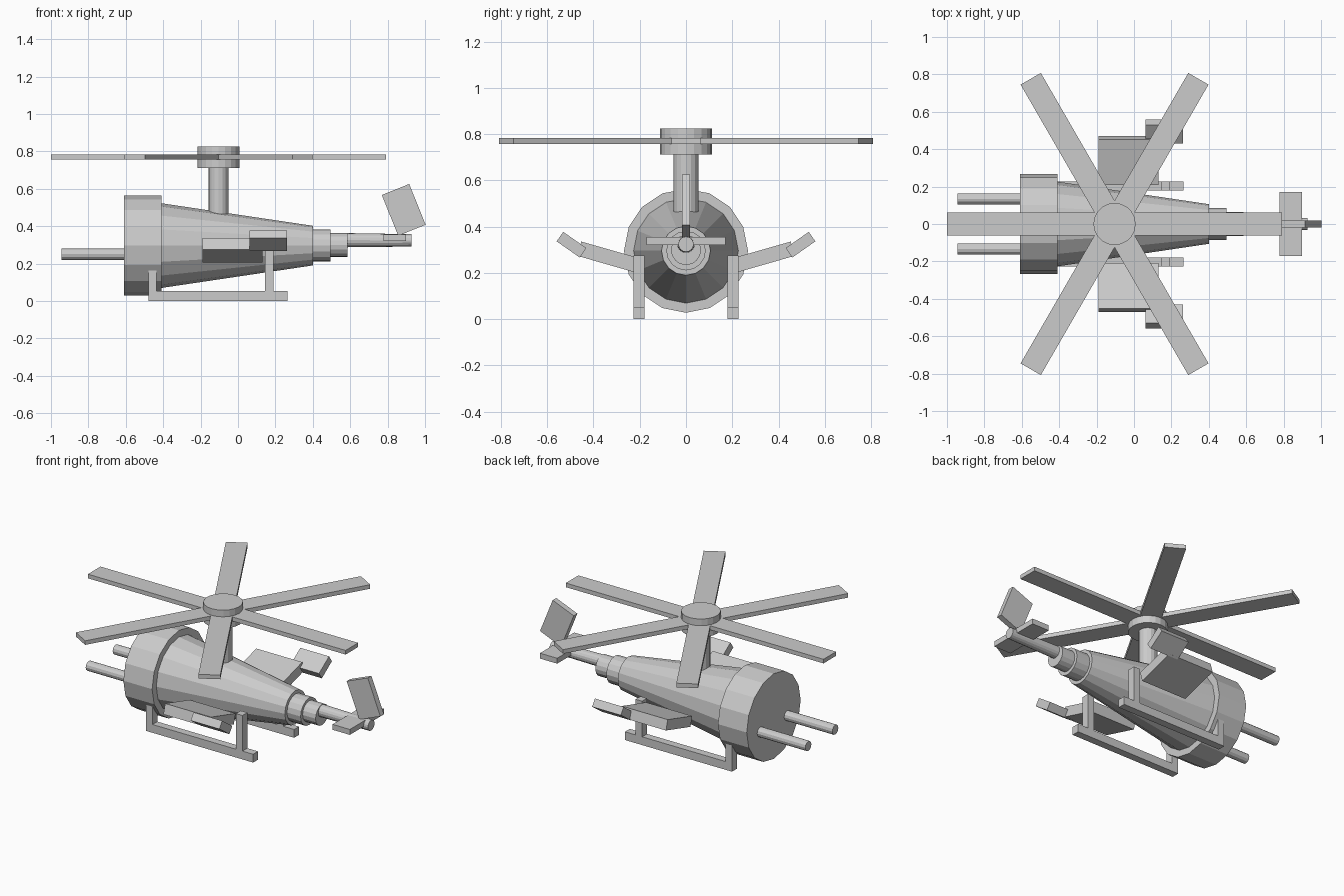
import bpy
from math import radians, pi
from mathutils import Matrix, Vector

if "Cube" in bpy.data.objects:
    bpy.data.objects.remove(bpy.data.objects["Cube"], do_unlink=True)

grey = bpy.data.materials.new("plain grey")
grey.use_nodes = True
COLOUR = (0.6, 0.6, 0.6, 1)
grey.diffuse_color = COLOUR
grey.node_tree.nodes["Principled BSDF"].inputs["Base Color"].default_value = COLOUR


def finish(obj, name):
    obj.name = name
    obj.data.materials.append(grey)
    return obj


def box(name, centre, size, rotation=(0, 0, 0)):
    bpy.ops.mesh.primitive_cube_add(size=1, location=centre, rotation=rotation)
    obj = finish(bpy.context.object, name)
    obj.scale = size
    return obj


def tube(name, start, end, r1, r2=None, sides=16):
    """Closed cylinder or cone running from start to end."""
    start, end = Vector(start), Vector(end)
    axis = end - start
    bpy.ops.mesh.primitive_cone_add(
        vertices=sides, radius1=r1, radius2=r1 if r2 is None else r2,
        depth=axis.length, location=(start + end) / 2,
        rotation=axis.to_track_quat('Z', 'Y').to_euler())
    return finish(bpy.context.object, name)


# Fuselage: nose ring, tapered cabin, stepped collars and tail boom
AXIS = 0.296
tube("nose_ring", (-0.61, 0, AXIS), (-0.41, 0, AXIS), 0.268)
tube("cabin", (-0.42, 0, AXIS), (0.4, 0, AXIS), 0.228, 0.106)
tube("tail_collar_large", (0.39, 0, AXIS), (0.495, 0, AXIS), 0.085)
tube("tail_collar_small", (0.49, 0, AXIS + 0.003), (0.585, 0, AXIS + 0.003), 0.065)
tube("tail_boom", (0.57, 0, 0.325), (0.927, 0, 0.324), 0.038, 0.033)

# Tail surfaces
box("tail_stabiliser", (0.837, 0, 0.338), (0.12, 0.34, 0.034))
box("tail_fin", (0.886, 0, 0.487), (0.158, 0.036, 0.235), (0, radians(-22), 0))

# Rotor: mast, hub and three full-length bars making six blades
HUB_X = -0.104
tube("rotor_mast", (HUB_X, 0, 0.38), (HUB_X, 0, 0.72), 0.054)
tube("rotor_hub", (HUB_X, 0, 0.711), (HUB_X, 0, 0.825), 0.113, sides=20)
for i in range(3):
    box(f"rotor_blade_{i + 1}", (HUB_X, 0, 0.77), (1.793, 0.125, 0.026), (0, 0, i * pi / 3))

# Paired parts: guns, skids, wings and wing tips
for side, s in (("left", 1), ("right", -1)):
    tube(f"{side}_gun", (-0.945, s * 0.134, 0.25), (-0.58, s * 0.134, 0.25), 0.03, sides=12)

    skid_y = s * 0.204
    box(f"{side}_skid_rail", (-0.105, skid_y, 0.026), (0.74, 0.048, 0.052))
    box(f"{side}_skid_front_strut", (-0.457, skid_y, 0.083), (0.045, 0.048, 0.166))
    box(f"{side}_skid_rear_strut", (0.168, skid_y, 0.138), (0.045, 0.048, 0.276))

    box(f"{side}_wing", (-0.03, s * 0.34, 0.27), (0.32, 0.253, 0.064), (s * radians(16), 0, 0))
    box(f"{side}_wing_tip", (0.162, s * 0.495, 0.322), (0.2, 0.122, 0.05), (s * radians(35), 0, 0))
